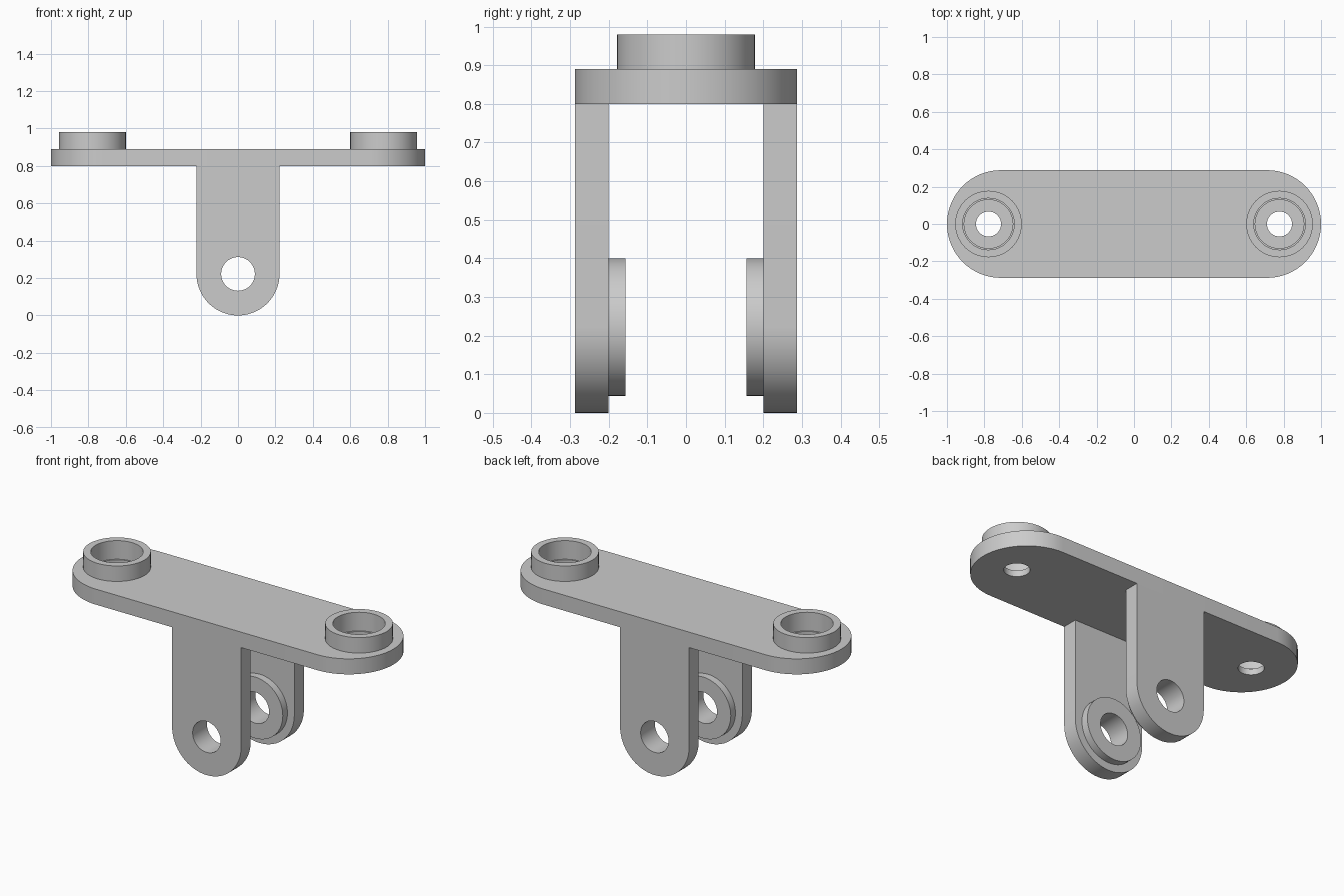
import bpy
import bmesh
import math
from mathutils import Matrix

SEGMENTS = 64

cube = bpy.data.objects.get("Cube")
if cube:
    bpy.data.objects.remove(cube, do_unlink=True)

# Single plain material
grey = bpy.data.materials.new("plain grey")
grey.use_nodes = True
colour = (0.6, 0.6, 0.6, 1)
grey.diffuse_color = colour
grey.node_tree.nodes["Principled BSDF"].inputs["Base Color"].default_value = colour


def finish(name, bm, matrix):
    """Turn a bmesh into a placed object with clean normals."""
    bmesh.ops.remove_doubles(bm, verts=bm.verts, dist=1e-5)
    bmesh.ops.transform(bm, matrix=matrix, verts=bm.verts)
    bmesh.ops.recalc_face_normals(bm, faces=bm.faces)
    mesh = bpy.data.meshes.new(name)
    bm.to_mesh(mesh)
    bm.free()
    mesh.materials.append(grey)
    obj = bpy.data.objects.new(name, mesh)
    bpy.context.collection.objects.link(obj)
    return obj


def slab(name, outline, thickness, matrix):
    """Extrude a flat outline along its local z."""
    bm = bmesh.new()
    face = bm.faces.new([bm.verts.new((x, y, 0)) for x, y in outline])
    top = bmesh.ops.extrude_face_region(bm, geom=[face])["geom"]
    verts = [v for v in top if isinstance(v, bmesh.types.BMVert)]
    bmesh.ops.translate(bm, verts=verts, vec=(0, 0, thickness))
    return finish(name, bm, matrix)


def lathe(name, profile, matrix):
    """Revolve a closed (radius, height) profile about local z."""
    bm = bmesh.new()
    verts = [bm.verts.new((r, 0, z)) for r, z in profile]
    edges = [bm.edges.new((a, b)) for a, b in zip(verts, verts[1:] + verts[:1])]
    bmesh.ops.spin(bm, geom=verts + edges, cent=(0, 0, 0), axis=(0, 0, 1),
                   angle=math.tau, steps=SEGMENTS, use_merge=True)
    # Drop the edge that lies on the axis, if any
    bmesh.ops.dissolve_degenerate(bm, dist=1e-5, edges=bm.edges)
    return finish(name, bm, matrix)


def arc(cx, cy, radius, start):
    """Half circle, counter-clockwise from the start angle."""
    half = SEGMENTS // 2
    return [(cx + radius * math.cos(start + math.pi * i / half),
             cy + radius * math.sin(start + math.pi * i / half))
            for i in range(half + 1)]


def drill(obj, cutter):
    cutter.hide_render = True
    mod = obj.modifiers.new("bore", 'BOOLEAN')
    mod.operation = 'DIFFERENCE'
    mod.solver = 'EXACT'
    mod.object = cutter
    bpy.context.view_layer.objects.active = obj
    bpy.ops.object.modifier_apply(modifier=mod.name)
    bpy.data.objects.remove(cutter, do_unlink=True)


# Main dimensions
HALF_WIDTH, PLATE_LOW, PLATE_TOP, RIM_TOP = 0.288, 0.80, 0.89, 0.98
SOCKET_X, BOSS_R, CUP_R = 0.778, 0.178, 0.138
LEG_R, LEG_IN, BOSS_IN, PIN_R = 0.222, 0.2, 0.157, 0.09
parts = []

# Top plate with rounded ends
end = 1 - HALF_WIDTH
outline = (arc(end, 0, HALF_WIDTH, -math.pi / 2)
           + arc(-end, 0, HALF_WIDTH, math.pi / 2))
plate = slab("top_plate", outline, PLATE_TOP - PLATE_LOW,
             Matrix.Translation((0, 0, PLATE_LOW)))
parts.append(plate)

for label, side in (("left", 1), ("right", -1)):
    place = Matrix.Translation((side * SOCKET_X, 0, 0))
    # Stepped socket and through hole in the plate
    drill(plate, lathe("socket_cutter", [
        (0, 0.7), (0.067, 0.7), (0.067, 0.835), (0.13, 0.835),
        (0.13, 0.872), (CUP_R, 0.872), (CUP_R, 1.05), (0, 1.05)], place))
    # Raised socket rim
    parts.append(lathe(label + "_socket_rim", [
        (CUP_R, PLATE_TOP), (BOSS_R, PLATE_TOP),
        (BOSS_R, RIM_TOP), (CUP_R, RIM_TOP)], place))

# Legs with a rounded foot, pin hole and inner boss
leg_outline = arc(0, LEG_R, LEG_R, math.pi) + [(LEG_R, PLATE_LOW), (-LEG_R, PLATE_LOW)]
for label, turn in (("front", 0), ("back", math.pi)):
    # Local z points outwards from the middle of the bracket
    stand = Matrix.Rotation(turn, 4, 'Z') @ Matrix.Rotation(math.pi / 2, 4, 'X')
    pivot = stand @ Matrix.Translation((0, LEG_R, 0))
    leg = slab(label + "_leg", leg_outline, HALF_WIDTH - LEG_IN,
               stand @ Matrix.Translation((0, 0, LEG_IN)))
    drill(leg, lathe("pin_cutter", [
        (0, 0.1), (PIN_R, 0.1), (PIN_R, 0.4), (0, 0.4)], pivot))
    parts.append(leg)
    parts.append(lathe(label + "_leg_boss", [
        (PIN_R, BOSS_IN), (BOSS_R, BOSS_IN),
        (BOSS_R, LEG_IN), (PIN_R, LEG_IN)], pivot))

# Smooth the round walls, keep the rims crisp
bpy.ops.object.select_all(action='DESELECT')
for part in parts:
    part.select_set(True)
bpy.context.view_layer.objects.active = plate
bpy.ops.object.shade_smooth_by_angle(angle=math.radians(30))
